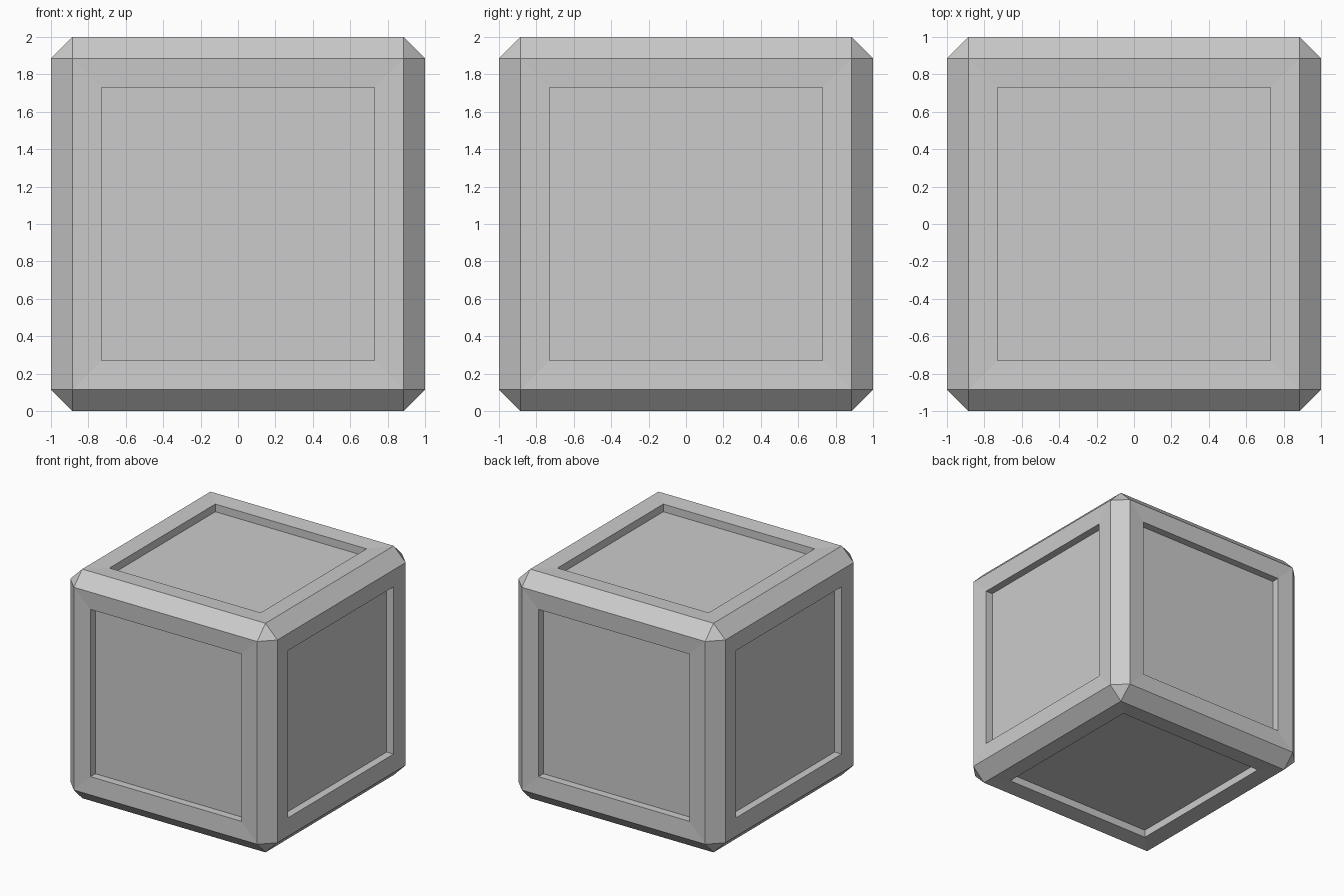
import bpy, bmesh
from mathutils import Vector

if "Cube" in bpy.data.objects:
    bpy.data.objects.remove(bpy.data.objects["Cube"])

CHAMFER = 0.115   # edge chamfer width
RIM = 0.155       # frame width around each panel
DISH = 0.008      # slight inward slope of the frame
RECESS = 0.067    # panel depth below the frame

# crate body with chamfered edges
bm = bmesh.new()
bmesh.ops.create_cube(bm, size=2.0)
bmesh.ops.translate(bm, verts=bm.verts, vec=Vector((0, 0, 1)))
bmesh.ops.bevel(bm, geom=bm.edges[:], offset=CHAMFER, offset_type='OFFSET',
                segments=1, profile=0.5, affect='EDGES')
bm.normal_update()

# gently dished frame on all six sides
sides = [f for f in bm.faces if f.calc_area() > 1.0]
bmesh.ops.inset_individual(bm, faces=sides, thickness=RIM, depth=-DISH,
                           use_even_offset=True)
bm.normal_update()

# recessed square panels with straight walls
panels = [f for f in bm.faces if f.calc_area() > 1.0]
for face in panels:
    direction = face.normal.copy()
    new = bmesh.ops.extrude_discrete_faces(bm, faces=[face])["faces"][0]
    bmesh.ops.translate(bm, verts=new.verts[:], vec=-direction * RECESS)
bm.normal_update()

mesh = bpy.data.meshes.new("panelled_cube")
bm.to_mesh(mesh)
bm.free()
bpy.context.collection.objects.link(bpy.data.objects.new("panelled_cube", mesh))
